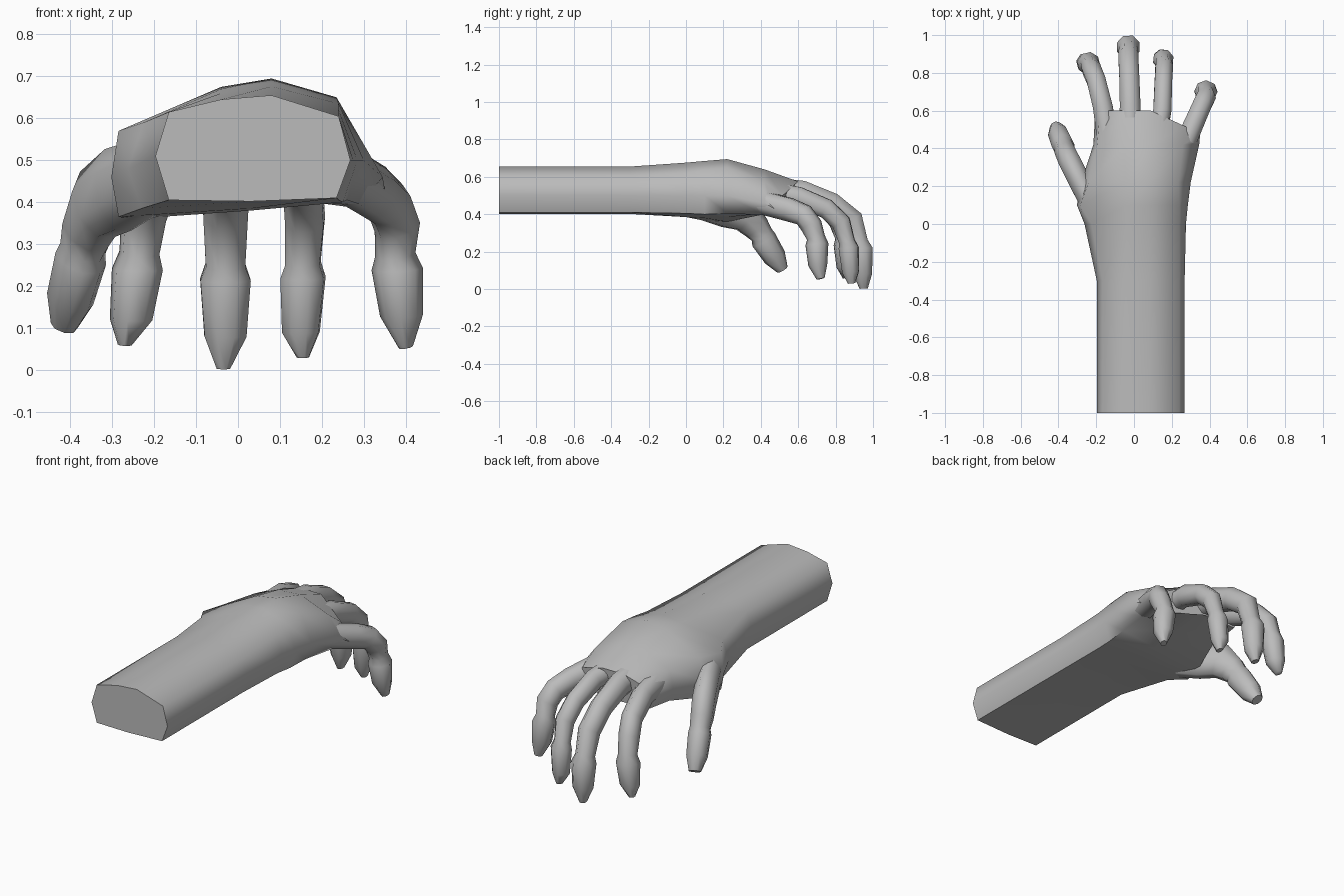
import bpy, bmesh, math
from mathutils import Vector

skin = bpy.data.materials.new("plain grey")
skin.diffuse_color = (0.5, 0.5, 0.5, 1)


def loft(name, rings):
    """Skin a closed tube through rings of equal point count."""
    bm = bmesh.new()
    loops = [[bm.verts.new(p) for p in r] for r in rings]
    n = len(loops[0])
    for a, b in zip(loops, loops[1:]):
        for i in range(n):
            j = (i + 1) % n
            bm.faces.new((a[i], a[j], b[j], b[i]))
    bm.faces.new(loops[0])
    bm.faces.new(loops[-1])
    bmesh.ops.recalc_face_normals(bm, faces=bm.faces)
    me = bpy.data.meshes.new(name)
    bm.to_mesh(me)
    bm.free()
    ob = bpy.data.objects.new(name, me)
    bpy.context.collection.objects.link(ob)
    me.materials.append(skin)
    bpy.ops.object.select_all(action='DESELECT')
    ob.select_set(True)
    bpy.context.view_layer.objects.active = ob
    bpy.ops.object.shade_smooth_by_angle(angle=math.radians(62))
    return ob


def digit(name, path, sizes, scale=1.0):
    """Eight-sided finger along a path; sizes are half width and half thickness."""
    pts = [Vector(p) for p in path]
    head = pts[3] - pts[0]
    side = Vector((head.y, -head.x, 0)).normalized()
    rings = []
    for i, p in enumerate(pts):
        tan = (pts[min(i + 1, len(pts) - 1)] - pts[max(i - 1, 0)]).normalized()
        up = side.cross(tan).normalized()
        w, t = sizes[i]
        ring = []
        for k in range(8):
            a = math.pi / 8 + k * math.pi / 4
            ring.append(p + side * (math.cos(a) * w * scale * 1.08)
                        + up * (math.sin(a) * t * scale * 1.08))
        rings.append(ring)
    return loft(name, rings)


# Forearm and palm: y, then points from bottom left, clockwise seen from the front
wrist = [(-.165, .405), (-.197, .51), (-.165, .615), (-.04, .645), (.08, .655),
         (.24, .605), (.268, .5), (.235, .41), (.03, .402)]
sections = [
    (-1.0, wrist),
    (-0.3, wrist),
    (0.0, [(-.23, .385), (-.262, .48), (-.225, .59), (-.04, .66), (.08, .676),
           (.24, .62), (.275, .5), (.24, .405), (.03, .385)]),
    (0.1, [(-.285, .365), (-.302, .46), (-.285, .57), (-.04, .67), (.08, .685),
           (.24, .635), (.285, .5), (.25, .4), (.03, .38)]),
    (0.22, [(-.255, .36), (-.28, .45), (-.24, .575), (-.04, .675), (.08, .695),
            (.235, .65), (.3, .5), (.26, .405), (.03, .385)]),
    (0.42, [(-.19, .40), (-.215, .47), (-.195, .57), (-.05, .63), (.09, .64),
            (.26, .575), (.345, .46), (.29, .395), (.03, .405)]),
    (0.6, [(-.185, .42), (-.205, .47), (-.18, .535), (-.04, .575), (.09, .575),
           (.27, .50), (.35, .43), (.29, .385), (.03, .42)]),
]
rings = []
for y, pts in sections:
    slant = 0.55 if y > 0.5 else 0.0      # knuckle line falls back to the little finger
    rings.append([Vector((x, y - slant * max(0, x - 0.12), z)) for x, z in pts])
loft("forearm_and_palm", rings)

# Fingers: base, knuckle, bend, bend, pinched joint, flare, pad, tip
sizes = [(.06, .065), (.055, .065), (.053, .06), (.053, .058),
         (.047, .048), (.06, .06), (.05, .05), (.016, .022)]
digit("index_finger", [(-.14, .46, .505), (-.165, .62, .49), (-.2, .76, .435), (-.225, .82, .365),
                       (-.235, .845, .28), (-.24, .85, .24), (-.255, .855, .12), (-.27, .86, .06)],
      sizes, .95)
digit("middle_finger", [(-.02, .48, .53), (-.02, .62, .515), (-.025, .78, .455), (-.03, .89, .37),
                        (-.03, .925, .25), (-.03, .937, .215), (-.03, .945, .08), (-.035, .95, .003)],
      sizes)
digit("ring_finger", [(.12, .46, .515), (.15, .6, .49), (.155, .75, .43), (.16, .83, .355),
                      (.155, .86, .255), (.155, .87, .22), (.15, .88, .09), (.155, .885, .03)],
      sizes, .87)
digit("little_finger", [(.25, .38, .47), (.325, .55, .425), (.36, .63, .395), (.38, .67, .34),
                        (.375, .695, .275), (.38, .7, .24), (.39, .705, .13), (.4, .72, .055)],
      sizes, .95)

# Thumb: heavier base, one visible joint
digit("thumb", [(-.22, .1, .46), (-.285, .22, .43), (-.335, .32, .395), (-.36, .375, .33),
                (-.37, .405, .29), (-.375, .415, .265), (-.4, .475, .17), (-.415, .515, .105)],
      [(.06, .09), (.058, .1), (.058, .09), (.055, .07),
       (.05, .058), (.056, .066), (.052, .058), (.03, .03)])
